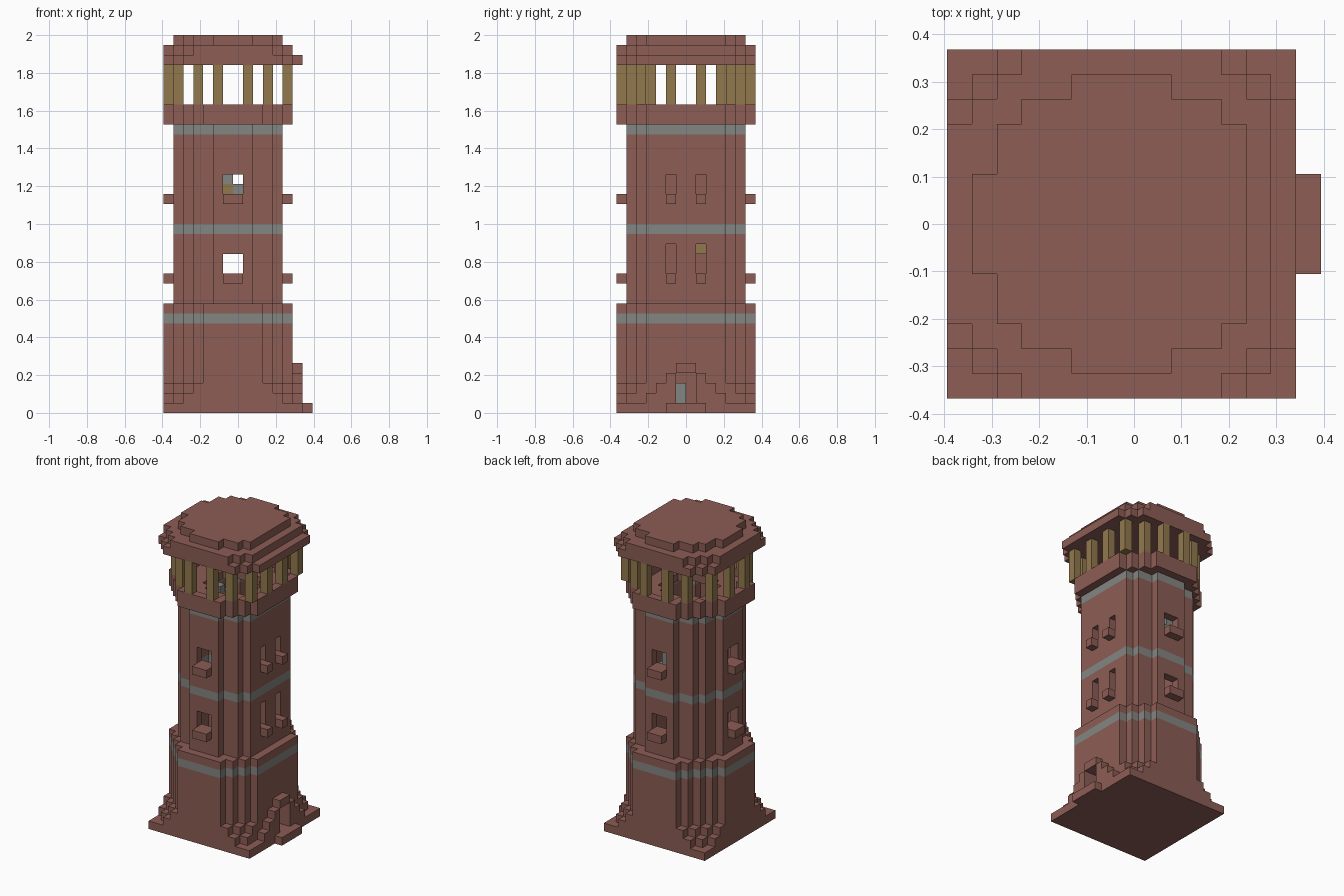
import bpy, bmesh, math
from mathutils import Vector

cube = bpy.data.objects.get("Cube")
if cube:
    bpy.data.objects.remove(cube, do_unlink=True)

U = 1 / 19  # block size


def material(name, colour):
    m = bpy.data.materials.new(name)
    m.use_nodes = True
    m.diffuse_color = (*colour, 1)
    m.node_tree.nodes["Principled BSDF"].inputs["Base Color"].default_value = (*colour, 1)
    return m


BRICK = material("red brick", (0.262, 0.109, 0.089))
STONE = material("grey stone", (0.231, 0.238, 0.223))
WOOD = material("yellow wood", (0.287, 0.191, 0.075))


def disc(radius, east):
    """Block columns inside a circle, clipped to the plot and cut at the east side."""
    return {(i, j) for i in range(-7, east + 1) for j in range(-7, 7)
            if (i + .5) ** 2 + (j + .5) ** 2 <= radius ** 2}


def stack(plan, low, high):
    return {(i, j, k) for i, j in plan for k in range(low, high)}


def box(i0, i1, j0, j1, k0, k1):
    return {(i, j, k) for i in range(i0, i1) for j in range(j0, j1) for k in range(k0, k1)}


AXES = [Vector((1, 0, 0)), Vector((0, 1, 0)), Vector((0, 0, 1))]


def build(name, cells, mats=(BRICK,), bands=()):
    """Skin a set of blocks with flat faces; layers in bands get the second material."""
    bm = bmesh.new()
    for cell in cells:
        c = Vector(cell) + Vector((.5, .5, .5))
        for a in range(3):
            for s in (-1, 1):
                n = AXES[a] * s
                if tuple(int(v) for v in Vector(cell) + n) in cells:
                    continue
                p, q = AXES[(a + 1) % 3] / 2, AXES[(a + 2) % 3] / 2 * s
                corners = [c + n / 2 + d for d in (-p - q, p - q, p + q, q - p)]
                verts = [bm.verts.new(((v.x - .5) * U, v.y * U, v.z * U)) for v in corners]
                bm.faces.new(verts).material_index = int(cell[2] in bands)
    bmesh.ops.remove_doubles(bm, verts=bm.verts, dist=U / 20)
    bmesh.ops.dissolve_limit(bm, angle_limit=0.01, verts=bm.verts, edges=bm.edges,
                             delimit={'MATERIAL'})
    mesh = bpy.data.meshes.new(name)
    bm.to_mesh(mesh)
    bm.free()
    for m in mats:
        mesh.materials.append(m)
    obj = bpy.data.objects.new(name, mesh)
    bpy.context.collection.objects.link(obj)
    return obj


hollow = disc(5, 3)

# Window openings and their sills
openings, sills = set(), {}
for level, slit_height in ((14, 3), (22, 2)):
    for side, lo, hi in (("front", -7, -4), ("back", 4, 7)):
        openings |= box(-1, 1, lo, hi, level, level + 2)
    openings |= box(-7, -4, -1, 1, level, level + 2)
    tag = "lower" if level == 14 else "upper"
    sills[tag + "_front_sill"] = box(-1, 1, -7, -6, level - 1, level)
    sills[tag + "_back_sill"] = box(-1, 1, 6, 7, level - 1, level)
    sills[tag + "_west_sill"] = box(-7, -6, -1, 1, level - 1, level)
    for n, j in (("a", -2), ("b", 1)):
        openings |= box(3, 6, j, j + 1, level, level + slit_height)
        sills[f"{tag}_slit_sill_{n}"] = box(5, 6, j, j + 1, level - 1, level)

# Ground slab with doorstep
build("ground_slab", box(-7, 7, -7, 7, 0, 1) | box(7, 8, -2, 2, 0, 1))

# Flared base, with the doorway cut through the east wall
doorway = box(3, 7, -1, 1, 1, 4)
base = stack(disc(8, 5) - hollow, 1, 2) | stack(disc(7.5, 5) - hollow, 2, 3)
base |= stack(disc(7, 5) - hollow, 3, 11)
build("base", base - doorway, (BRICK, STONE), {9})

# Stepped door surround
porch = set()
for k, half in enumerate((4, 3, 2, 1)):
    porch |= box(6, 7, -half, half, k + 1, k + 2)
build("door_surround", porch - doorway)

# Shaft with stone bands and windows
shaft = stack(disc(6, 4) - hollow, 11, 29)
build("shaft", shaft - openings, (BRICK, STONE), {18, 28})
for name, cells in sills.items():
    build(name, cells)

# Spiral stair inside: stone treads on wooden supports
treads, supports = set(), set()
for k in range(1, 29):
    angle = math.radians(90 * (k - 15) / 7)
    for r in (2.9, 3.9):
        i, j = math.floor(r * math.cos(angle)), math.floor(r * math.sin(angle))
        treads.add((i, j, k))
        if k > 1:
            supports.add((i, j, k - 1))
build("stair_treads", treads, (STONE,))
build("stair_supports", supports - treads, (WOOD,))

# Gallery floor and parapet
gallery = stack(disc(7, 5) - disc(3.2, 3), 29, 30) | stack(disc(7, 5) - disc(6, 4), 30, 31)
build("gallery", gallery)

# Gallery posts, mirrored front to back
posts = [(-7, 1), (-6, 3), (-4, 5), (-2, 6), (1, 6), (3, 5), (5, 4), (5, 1)]
for n, (i, j) in enumerate(posts):
    for side, jj in (("back", j), ("front", -j - 1)):
        build(f"{side}_post_{n + 1}", box(i, i + 1, jj, jj + 1, 31, 35), (WOOD,))

# Stepped roof
build("roof", stack(disc(8, 6), 35, 36) | stack(disc(7.5, 5), 36, 37) | stack(disc(6, 4), 37, 38))
